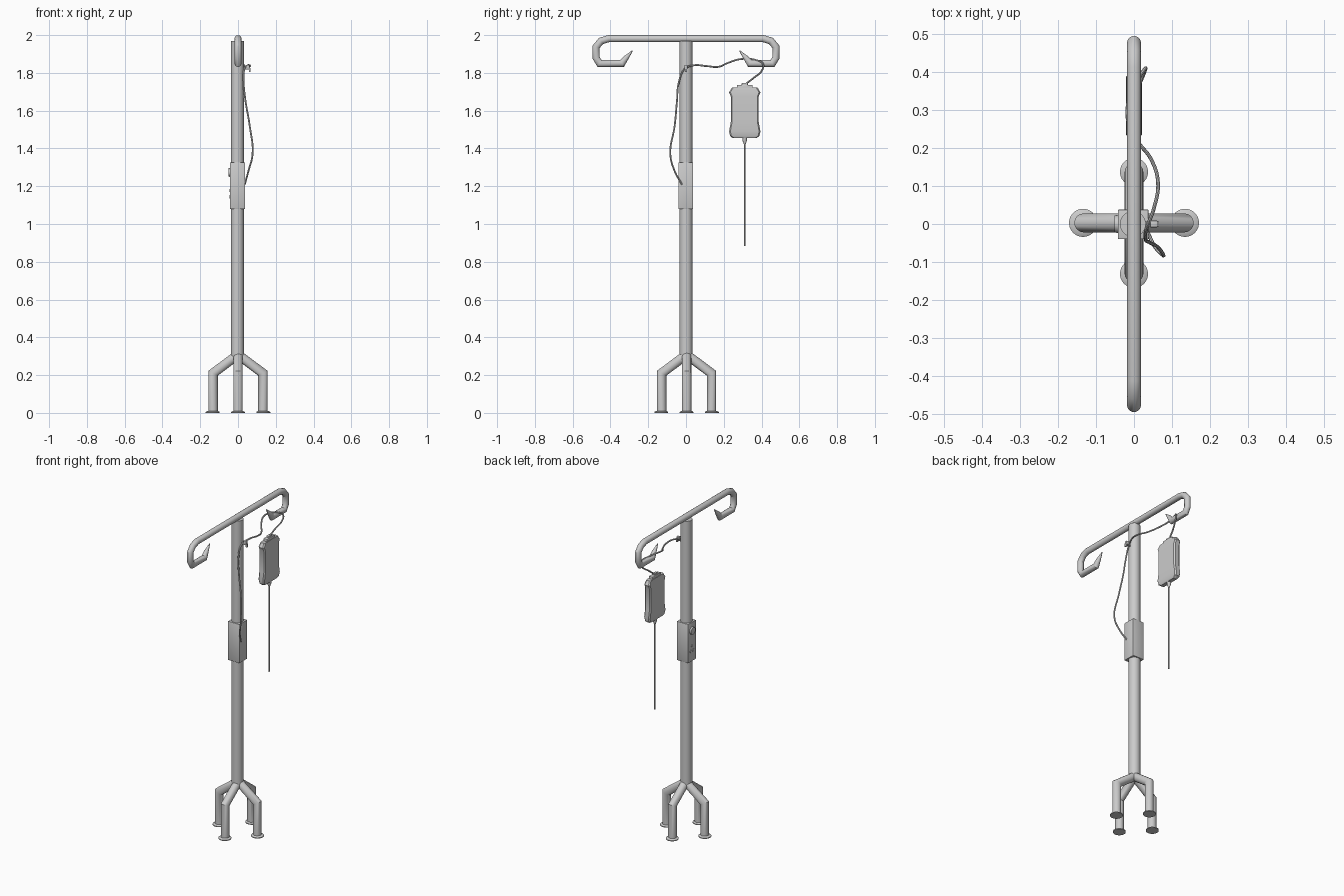
import bpy, bmesh, math
from mathutils import Vector

if "Cube" in bpy.data.objects:
    bpy.data.objects.remove(bpy.data.objects["Cube"])


def finish(ob, angle=35):
    bpy.ops.object.select_all(action='DESELECT')
    ob.select_set(True)
    bpy.context.view_layer.objects.active = ob
    bpy.ops.object.shade_smooth_by_angle(angle=math.radians(angle))
    return ob


def mesh_object(name, bm):
    bmesh.ops.recalc_face_normals(bm, faces=bm.faces)
    me = bpy.data.meshes.new(name)
    bm.to_mesh(me)
    bm.free()
    ob = bpy.data.objects.new(name, me)
    bpy.context.collection.objects.link(ob)
    return finish(ob)


def loft(name, rings):
    """Skin a list of equal-length closed rings and cap both ends."""
    bm = bmesh.new()
    loops = [[bm.verts.new(p) for p in r] for r in rings]
    n = len(loops[0])
    for a, b in zip(loops, loops[1:]):
        for i in range(n):
            j = (i + 1) % n
            bm.faces.new((a[i], a[j], b[j], b[i]))
    bm.faces.new(loops[0])
    bm.faces.new(loops[-1])
    return mesh_object(name, bm)


def pipe(name, points, side, radii, n=16):
    """Mitred pipe along a planar path; side is the normal of the path's plane."""
    pts, side, rings = [Vector(p) for p in points], Vector(side), []
    for k, p in enumerate(pts):
        t0 = (p - pts[max(k - 1, 0)]).normalized()
        t1 = (pts[min(k + 1, len(pts) - 1)] - p).normalized()
        t = (t0 + t1).normalized()
        ref = t1 if t1.length else t0
        up = t.cross(side) / max(t.dot(ref), 0.6)
        rings.append([p + radii[k] * (side * math.cos(a) + up * math.sin(a))
                      for a in (2 * math.pi * i / n for i in range(n))])
    return loft(name, rings)


def turned(name, centre, profile, n=24):
    """Vertical turned part from (radius, z) pairs."""
    return loft(name, [[(centre[0] + r * math.cos(2 * math.pi * i / n),
                         centre[1] + r * math.sin(2 * math.pi * i / n), z)
                        for i in range(n)] for r, z in profile])


def box(name, lo, hi, bevel=0.0):
    bm = bmesh.new()
    bmesh.ops.create_cube(bm, size=1)
    for v in bm.verts:
        v.co = [l + (c + 0.5) * (h - l) for c, l, h in zip(v.co, lo, hi)]
    if bevel:
        bmesh.ops.bevel(bm, geom=bm.edges[:], offset=bevel, segments=2,
                        affect='EDGES', profile=0.5)
    return mesh_object(name, bm)


def smooth_tube(name, points, radius):
    cu = bpy.data.curves.new(name, 'CURVE')
    cu.dimensions = '3D'
    cu.bevel_depth, cu.bevel_resolution, cu.resolution_u = radius, 2, 8
    cu.use_fill_caps = True
    sp = cu.splines.new('BEZIER')
    sp.bezier_points.add(len(points) - 1)
    for bp, p in zip(sp.bezier_points, points):
        bp.co = p
        bp.handle_left_type = bp.handle_right_type = 'AUTO'
    ob = bpy.data.objects.new(name, cu)
    bpy.context.collection.objects.link(ob)
    bpy.ops.object.select_all(action='DESELECT')
    ob.select_set(True)
    bpy.context.view_layer.objects.active = ob
    bpy.ops.object.convert(target='MESH')
    return finish(bpy.context.view_layer.objects.active)


PX = -0.003   # pole axis

# pole
turned("pole", (PX, 0), [(0.034, 0.30), (0.034, 1.968)])

# four bent legs with flared feet
for k in range(4):
    a = k * math.pi / 2
    d = Vector((math.cos(a), math.sin(a), 0))
    c = Vector((0, 0.003, 0))
    side = (-math.sin(a), math.cos(a), 0)
    z = Vector((0, 0, 1))
    pipe(f"leg_{k}", [c + d * 0.132, c + d * 0.132 + z * 0.21, c + z * 0.308],
         side, [0.025] * 3)
    f = c + d * 0.134
    turned(f"foot_{k}", f, [(0.037, 0), (0.037, 0.005), (0.026, 0.011)])

# top bar ending in tapered hooks, mirrored about y = 0
hook = [(0.41, 1.981, 1), (0.45, 1.969, 1), (0.476, 1.938, 1), (0.476, 1.88, 1),
        (0.458, 1.85, 1), (0.338, 1.85, 1), (0.314, 1.883, 0.7), (0.283, 1.918, 0.12)]
full = [(-y, z, r) for y, z, r in reversed(hook)] + hook
pipe("hook_bar", [(0, y, z) for y, z, r in full], (1, 0, 0),
     [0.0185 * r for y, z, r in full])

# control box with dial and buttons on the left side
box("control_box", (-0.042, -0.04, 1.08), (0.038, 0.038, 1.325), 0.002)
pipe("dial", [(-0.04, 0, 1.273), (-0.051, 0, 1.273)], (0, 1, 0), [0.024, 0.022], 20)
for i, (y, z, r) in enumerate([(0, 1.178, 0.008), (-0.012, 1.145, 0.009), (0.012, 1.145, 0.009)]):
    pipe(f"button_{i}", [(-0.04, y, z), (-0.046, y, z)], (0, 1, 0), [r, r], 12)

# tube clip near the top of the pole
box("clip_arm", (0.02, -0.006, 1.818), (0.066, 0.006, 1.827))
box("clip_prong", (0.058, -0.006, 1.806), (0.066, 0.006, 1.827))
box("clip_head", (0.042, -0.009, 1.82), (0.062, 0.009, 1.843), 0.003)

# feed tube from the control box, over the clip and hook, to the bag
smooth_tube("feed_tube", [
    (0.036, -0.022, 1.21), (0.055, -0.06, 1.28), (0.077, -0.083, 1.37),
    (0.062, -0.06, 1.52), (0.04, -0.048, 1.65), (0.03, -0.038, 1.75),
    (0.034, -0.008, 1.82), (0.052, 0.04, 1.84), (0.063, 0.11, 1.836),
    (0.045, 0.17, 1.832), (0.008, 0.22, 1.852), (-0.018, 0.29, 1.873),
    (0.005, 0.37, 1.868), (0.029, 0.408, 1.845), (0.028, 0.40, 1.81),
    (0.012, 0.36, 1.775), (0, 0.312, 1.738)], 0.0048)

# fluid bag: stacked chamfered rectangles (half y, half x, z)
BY = 0.311
def slab(hy, hx, z, c=0.007):
    return [(sx * x, BY + sy * y, z) for sx, sy, x, y in (
        (1, 1, hx - c, hy), (1, 1, hx, hy - c), (1, -1, hx, hy - c), (1, -1, hx - c, hy),
        (-1, -1, hx - c, hy), (-1, -1, hx, hy - c), (-1, 1, hx, hy - c), (-1, 1, hx - c, hy))]

loft("fluid_bag", [slab(*s) for s in [
    (0.063, 0.012, 1.455), (0.078, 0.018, 1.466), (0.083, 0.021, 1.49),
    (0.074, 0.021, 1.54), (0.074, 0.021, 1.675), (0.083, 0.02, 1.697),
    (0.068, 0.016, 1.722)]])
box("bag_neck", (-0.013, BY - 0.041, 1.71), (0.013, BY + 0.041, 1.737), 0.003)
box("bag_cap", (-0.008, BY - 0.016, 1.73), (0.008, BY + 0.016, 1.746), 0.002)

# outlet nozzle and hanging drip line
turned("outlet", (0, BY), [(0.004, 1.42), (0.012, 1.442), (0.012, 1.46)], 12)
turned("drip_line", (0, BY), [(0.0042, 0.884), (0.0042, 1.43)], 10)
